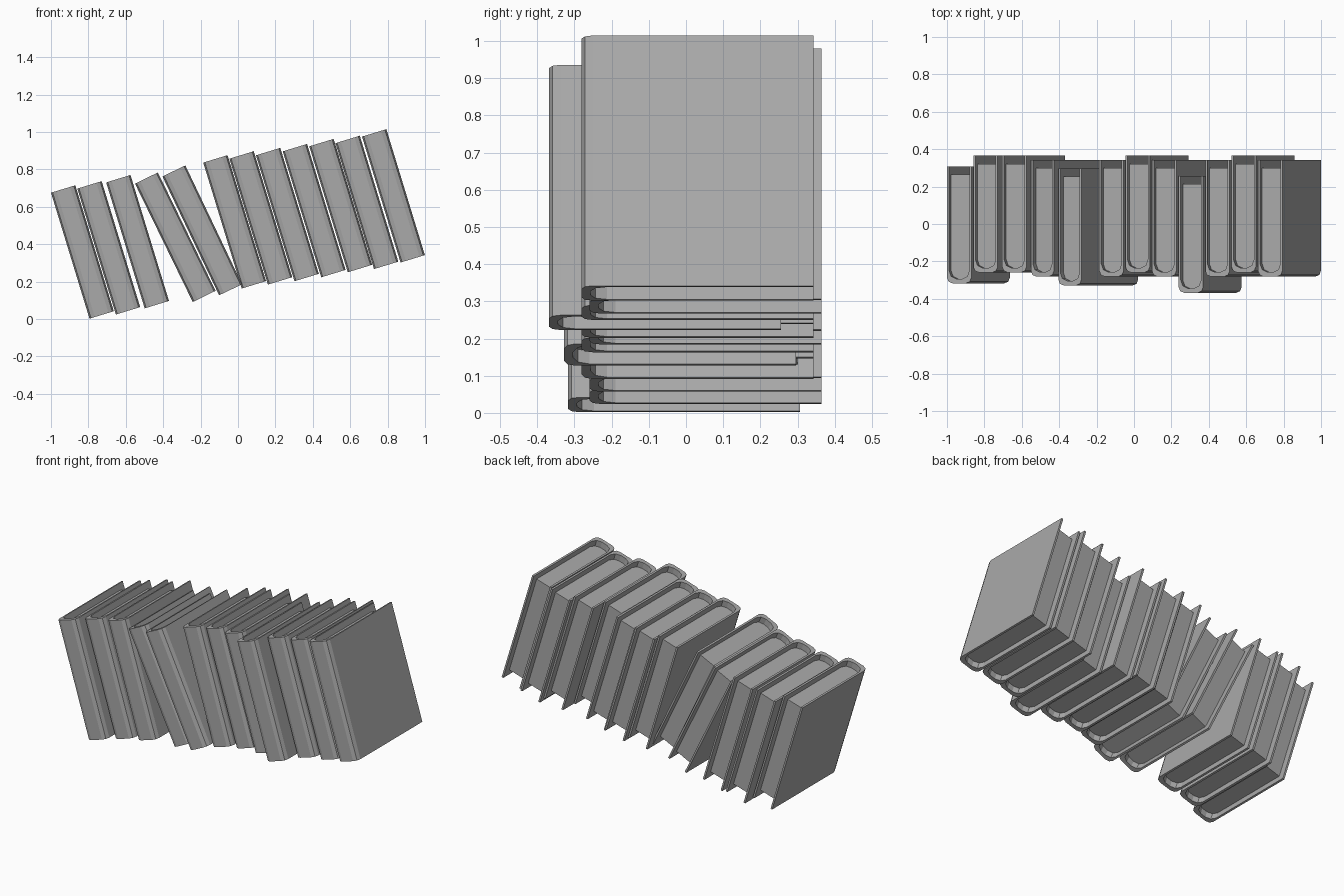
import bpy, bmesh, math

cube = bpy.data.objects.get("Cube")
if cube:
    bpy.data.objects.remove(cube, do_unlink=True)

THICK, DEPTH, HEIGHT = 0.136, 0.624, 0.704
BOARD, SPINE = 0.011, 0.024          # cover board and spine thickness
RECESS, FORE_RECESS = 0.038, 0.043   # how far the pages sit inside the cover


def flat_material(name, value):
    mat = bpy.data.materials.new(name)
    mat.use_nodes = True
    colour = (value, value, value, 1)
    mat.diffuse_color = colour
    mat.node_tree.nodes["Principled BSDF"].inputs["Base Color"].default_value = colour
    return mat


GREY = flat_material("mid_grey", 0.4)


def spine_outline(inset, front, back, rx, ry):
    """Plan outline, open at the back, with two-step rounded front corners."""
    left, right = inset, THICK - inset
    pts = [(left, back)]
    for cx, start in ((left + rx, 180), (right - rx, 270)):
        for step in range(3):
            a = math.radians(start + 45 * step)
            pts.append((cx + rx * math.cos(a), front + ry + ry * math.sin(a)))
    pts.append((right, back))
    return pts


def prism(name, outline, z0, z1):
    """Extrude a plan outline upward into a mesh."""
    bm = bmesh.new()
    face = bm.faces.new([bm.verts.new((x, y, z0)) for x, y in outline])
    top = bmesh.ops.extrude_face_region(bm, geom=[face])["geom"]
    bmesh.ops.translate(bm, vec=(0, 0, z1 - z0),
                        verts=[v for v in top if isinstance(v, bmesh.types.BMVert)])
    bmesh.ops.recalc_face_normals(bm, faces=bm.faces)
    mesh = bpy.data.meshes.new(name)
    bm.to_mesh(mesh)
    bm.free()
    mesh.materials.append(GREY)
    return mesh


# Cover: U-shaped shell; pages: solid block set back from the cover edges
outer = spine_outline(0, 0, DEPTH, 0.03, 0.03)
inner = spine_outline(BOARD, SPINE, DEPTH, 0.04, 0.045)
page_plan = spine_outline(BOARD, SPINE, DEPTH - FORE_RECESS, 0.04, 0.045)
cover_mesh = prism("book_cover", outer + inner[::-1], 0, HEIGHT)
pages_mesh = prism("book_pages", page_plan, RECESS, HEIGHT - RECESS)


def add_book(number, x, z, front, lean):
    for part, mesh in (("cover", cover_mesh), ("pages", pages_mesh)):
        obj = bpy.data.objects.new(f"book_{part}_{number}", mesh)
        obj.location = (x, front, z)
        obj.rotation_euler = (0, -math.radians(lean), 0)
        bpy.context.collection.objects.link(obj)


# Row of leaning books: lower corner x and z, spine position, lean angle
books = [
    (-0.794, 0.002, -0.317, 17), (-0.653, 0.024, -0.259, 17),
    (-0.499, 0.057, -0.259, 17), (-0.242, 0.091, -0.281, 26),
    (-0.101, 0.127, -0.328, 25.5), (0.020, 0.163, -0.281, 17),
    (0.160, 0.184, -0.259, 17), (0.302, 0.202, -0.281, 17),
    (0.445, 0.223, -0.368, 17), (0.587, 0.250, -0.281, 17),
    (0.727, 0.267, -0.259, 17), (0.869, 0.302, -0.281, 17),
]
for i, book in enumerate(books, 1):
    add_book(i, *book)
